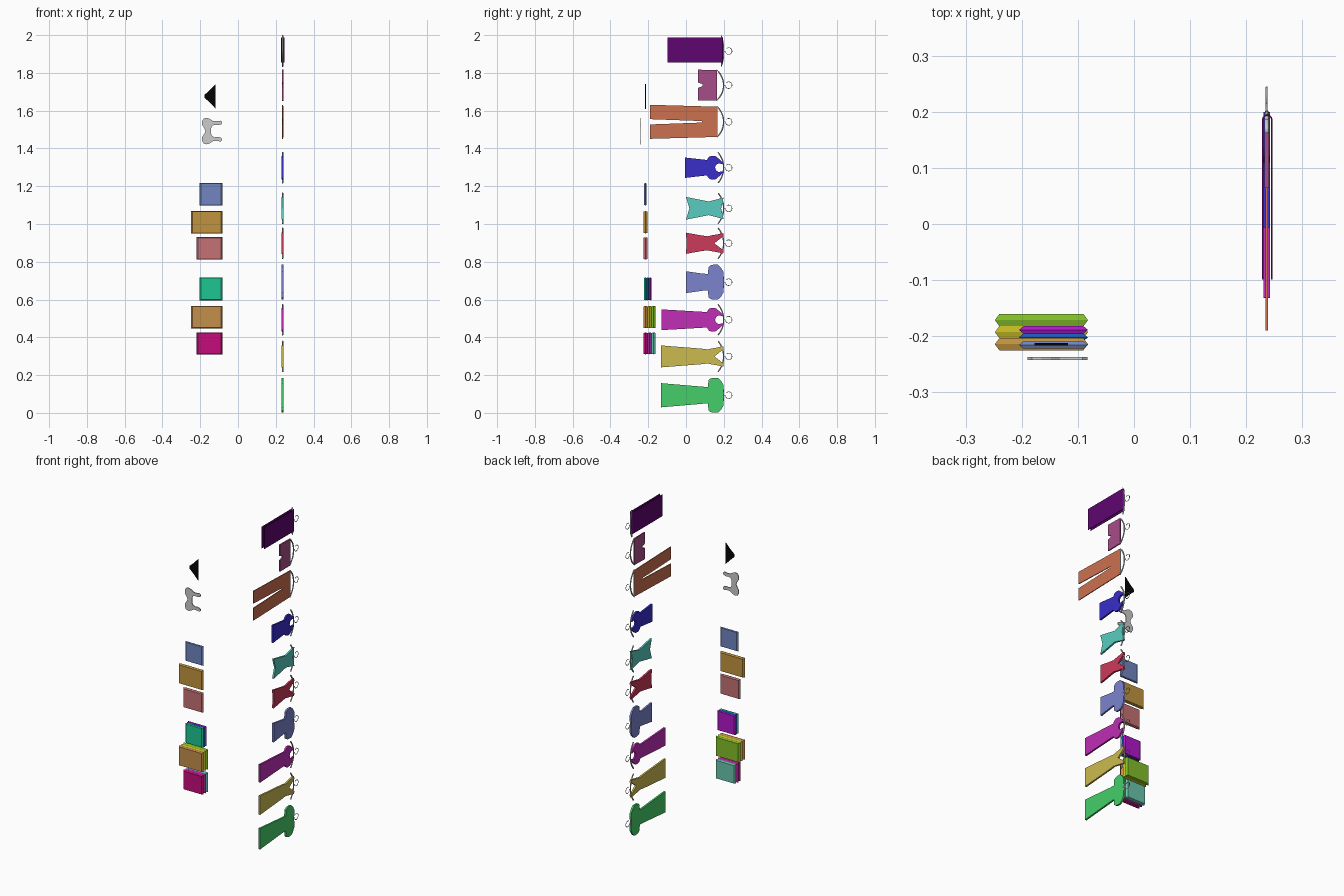
import bpy, bmesh, math

if "Cube" in bpy.data.objects:
    bpy.data.objects.remove(bpy.data.objects["Cube"])

X = 0.2365   # plane of the hanging garments


def finish(name, bm, color=None):
    bmesh.ops.recalc_face_normals(bm, faces=bm.faces[:])
    me = bpy.data.meshes.new(name)
    bm.to_mesh(me)
    bm.free()
    ob = bpy.data.objects.new(name, me)
    bpy.context.collection.objects.link(ob)
    if color:
        mat = bpy.data.materials.new(name + "_cloth")
        mat.diffuse_color = (*[(c / 255) ** 2.2 for c in color], 1)
        mat.use_nodes = True
        mat.node_tree.nodes["Principled BSDF"].inputs["Base Color"].default_value = mat.diffuse_color
        me.materials.append(mat)
    return ob


def slab(name, pts, direction, color=None):
    """Extrude a closed outline along a direction."""
    bm = bmesh.new()
    f = bm.faces.new([bm.verts.new(p) for p in pts])
    r = bmesh.ops.extrude_face_region(bm, geom=[f])
    vs = [g for g in r["geom"] if isinstance(g, bmesh.types.BMVert)]
    bmesh.ops.translate(bm, verts=vs, vec=direction)
    return finish(name, bm, color)


def mirrored(half):
    return half + [(a, -b) for a, b in reversed(half) if b > 0]


def garment(name, z, half, color, thick):
    pts = [(X - thick / 2, y, z + h) for y, h in mirrored(half)]
    return slab(name, pts, (thick, 0, 0), color)


def tube(name, pts, r, cyclic=False):
    cu = bpy.data.curves.new(name, "CURVE")
    cu.dimensions = "3D"
    cu.bevel_depth = r
    cu.bevel_resolution = 1
    cu.use_fill_caps = True
    sp = cu.splines.new("POLY")
    sp.points.add(len(pts) - 1)
    for p, q in zip(sp.points, pts):
        p.co = (*q, 1)
    sp.use_cyclic_u = cyclic
    tmp = bpy.data.objects.new(name + "_path", cu)
    bpy.context.collection.objects.link(tmp)
    dg = bpy.context.evaluated_depsgraph_get()
    me = bpy.data.meshes.new_from_object(tmp.evaluated_get(dg))
    bpy.data.objects.remove(tmp)
    ob = bpy.data.objects.new(name, me)
    bpy.context.collection.objects.link(ob)
    for p in me.polygons:
        p.use_smooth = len(p.vertices) == 4


def hanger(name, z, bar=None):
    # wire hook
    hook = [(X, 0.197, z), (X, 0.208, z)]
    for i in range(11):
        a = math.radians(-150 + 28 * i)
        hook.append((X, 0.226 + 0.018 * math.cos(a), z + 0.018 * math.sin(a)))
    tube(name + "_hook", hook, 0.0018)
    # curved shoulders, closed by a bar for the lower garments
    low = 0.17 if bar is None else bar
    n = 12
    arms = []
    for i in range(n + 1):
        t = -1 + 2 * i / n
        arms.append((X, 0.199 - (0.199 - low) * abs(t) ** 2.2, z + 0.081 * t))
    tube(name + "_frame", arms, 0.004, bar is not None)


# tops and dresses: outline from waist to neck, the hem comes from the table
TANK = [(.11, .041), (.122, .058), (.135, .063), (.157, .061), (.178, .044),
        (.197, .026), (.193, .019), (.173, .023), (.159, .015), (.154, 0)]
FLARE = [(.085, .043), (.12, .036), (.155, .045), (.199, .057), (.186, 0)]
VNECK = [(.085, .041), (.115, .037), (.135, .042), (.165, .047), (.197, .054),
         (.199, .038), (.15, 0)]
SLEEVED = [(.09, .045), (.116, .044), (.119, .08), (.13, .089), (.145, .0925),
           (.168, .0925), (.185, .078), (.198, .055), (.2, .03), (.196, 0)]
tops = [
    ("blue_tank_top", 1.298, -.006, .054, 0, TANK, (60, 50, 200)),
    ("teal_top", 1.083, 0, .06, .018, FLARE, (90, 203, 190)),
    ("red_v_neck_top", .898, 0, .056, .003, VNECK, (203, 60, 90)),
    ("violet_sleeved_top", .692, 0, .058, 0, SLEEVED, (122, 130, 203)),
    ("magenta_dress", .493, -.131, .055, 0, TANK, (190, 50, 180)),
    ("yellow_dress", .299, -.132, .058, 0, VNECK, (203, 185, 80)),
    ("green_dress", .0935, -.132, .064, 0, SLEEVED, (70, 205, 105)),
]
for name, z, hem, w, notch, upper, col in tops:
    half = [(hem + notch, 0), (hem, w)] + upper
    garment(name, z, half, col, 0.011)
    hanger(name + "_hanger", z)

# trousers and shorts
garment("trousers", 1.541, [(.085, 0), (.083, .004), (-.19, .014), (-.19, .09),
                            (.165, .08)], (203, 112, 80), 0.005)
hanger("trousers_hanger", 1.541, .165)
garment("shorts", 1.735, [(.088, 0), (.086, .006), (.064, .014), (.064, .082),
                          (.165, .08)], (165, 78, 135), 0.008)
hanger("shorts_hanger", 1.735, .163)

# towel folded over its hanger
prof = []
for r, flip in ((.0095, 1), (.0068, -1)):
    arc = [(-r, -.099)] + [(-r * math.cos(a * math.pi / 6), .186 + r * math.sin(a * math.pi / 6))
                           for a in range(7)] + [(r, -.099)]
    prof += arc[::flip]
slab("towel", [(X + .001 + a, y, 1.855) for a, y in prof], (0, 0, .132), (95, 14, 112))
hanger("towel_hanger", 1.9155, .187)


# folded clothes: a slab with a ridge around its middle
def folded(name, x0, z0, z1, y0, y1, color):
    bm = bmesh.new()
    x1, rings = -.082, []
    for y, dx, dz in ((y0, .008, .003), ((y0 + y1) / 2, 0, 0), (y1, .008, .003)):
        rings.append([bm.verts.new(p) for p in (
            (x0 + dx, y, z0 + dz), (x1 - dx, y, z0 + dz),
            (x1 - dx, y, z1 - dz), (x0 + dx, y, z1 - dz))])
    bm.faces.new(rings[0])
    bm.faces.new(rings[2])
    for a, b in zip(rings, rings[1:]):
        for i in range(4):
            j = (i + 1) % 4
            bm.faces.new((a[i], a[j], b[j], b[i]))
    finish(name, bm, color)


piles = [
    ("folded_blue", -.205, 1.098, 1.217, .013, [(112, 132, 192)]),
    ("folded_orange", -.248, .95, 1.068, .0215, [(192, 146, 65)]),
    ("folded_pink", -.22, .812, .93, .0215, [(196, 112, 116)]),
    ("thin_pile", -.205, .596, .717, .0133, [(35, 195, 145), (30, 90, 185), (175, 30, 200)]),
    ("wide_pile", -.248, .448, .567, .0215, [(196, 142, 76), (195, 185, 40), (130, 190, 45)]),
    ("low_pile", -.22, .31, .426, .0215, [(195, 20, 122), (170, 50, 160), (105, 195, 170)]),
]
for name, x0, z0, z1, t, cols in piles:
    start = -.225 if t > .02 else -.222
    for i, c in enumerate(cols):
        folded(f"{name}_{i + 1}", x0, z0, z1, start + i * t, start + (i + 1) * t, c)

# underwear
briefs = mirrored([(-.177, .008), (-.15, .032), (-.118, .066)])
slab("briefs", [(x, -.2165, 1.676 + h) for x, h in briefs], (0, .004, 0), (12, 12, 12))
bra = mirrored([(-.172, 0), (-.178, .014), (-.19, .032), (-.19, .052), (-.182, .066),
                (-.165, .07), (-.148, .064), (-.132, .053), (-.115, .052), (-.092, .055),
                (-.083, .048), (-.088, .036), (-.105, .031), (-.125, .033),
                (-.138, .026), (-.143, .012), (-.143, 0)])
slab("bra", [(x, -.242, 1.492 + h) for x, h in bra], (0, .005, 0), (205, 208, 207))
